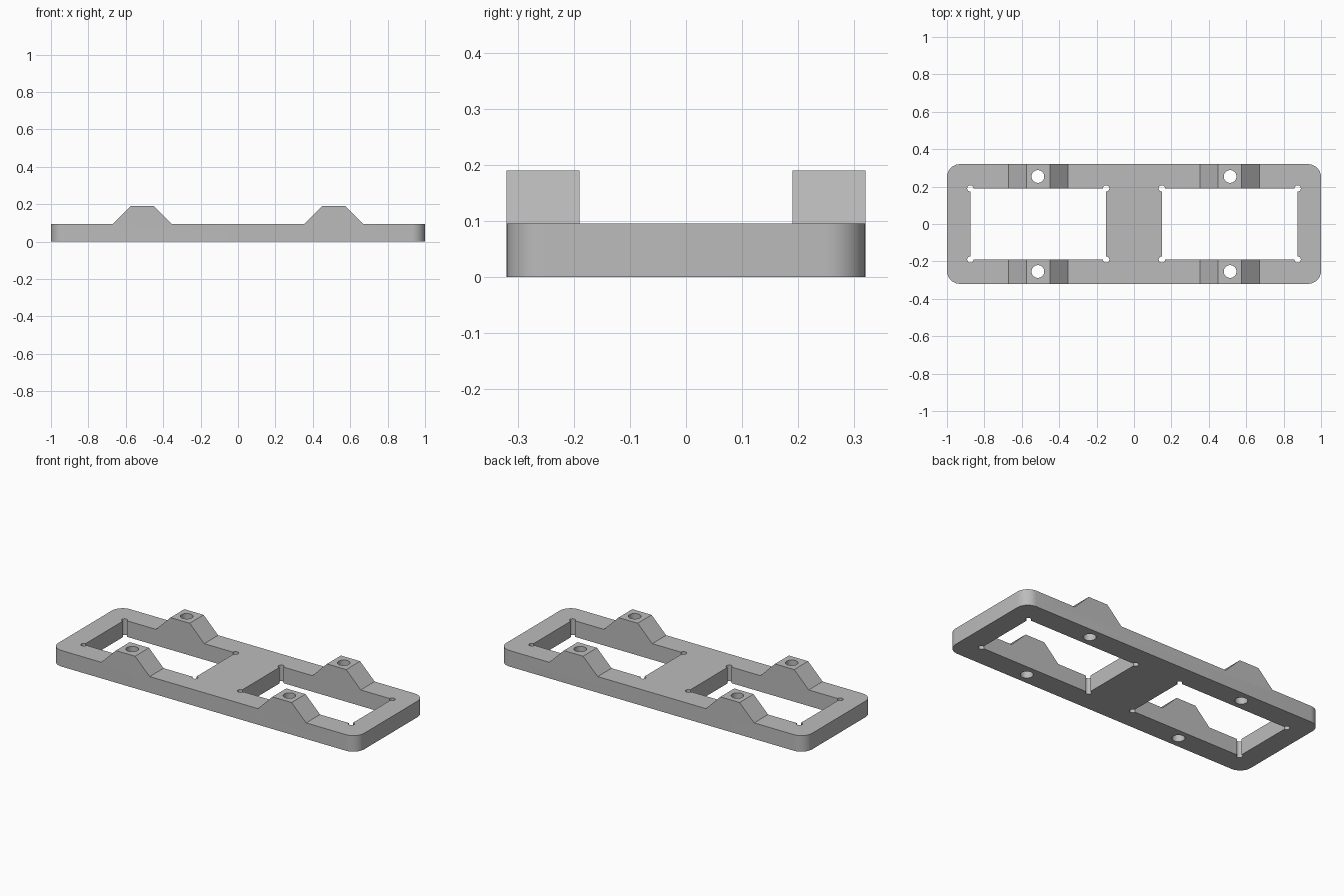
import bpy, bmesh, math
from mathutils import Vector

if "Cube" in bpy.data.objects:
    bpy.data.objects.remove(bpy.data.objects["Cube"], do_unlink=True)

HALF_X, HALF_Y, PLATE_Z, BOSS_Z = 1.0, 0.32, 0.095, 0.19
BAY_X = 0.512                      # centre of each bay and its bosses
BAY_W, BAY_H = 0.363, 0.19         # half size of a bay opening

grey = bpy.data.materials.new("grey")
grey.use_nodes = True
grey.diffuse_color = (0.5, 0.5, 0.5, 1)
grey.node_tree.nodes["Principled BSDF"].inputs["Base Color"].default_value = (0.5, 0.5, 0.5, 1)


def arc(cx, cy, r, start, sweep, n):
    angles = [math.radians(start + sweep * i / n) for i in range(n + 1)]
    return [(cx + r * math.cos(a), cy + r * math.sin(a)) for a in angles]


def prism(name, points, direction):
    """Extrude a closed outline into a solid."""
    bm = bmesh.new()
    face = bm.faces.new([bm.verts.new(p) for p in points])
    ext = bmesh.ops.extrude_face_region(bm, geom=[face])
    moved = [v for v in ext["geom"] if isinstance(v, bmesh.types.BMVert)]
    bmesh.ops.translate(bm, verts=moved, vec=Vector(direction))
    bmesh.ops.recalc_face_normals(bm, faces=bm.faces)
    mesh = bpy.data.meshes.new(name)
    bm.to_mesh(mesh)
    bm.free()
    mesh.materials.append(grey)
    obj = bpy.data.objects.new(name, mesh)
    bpy.context.collection.objects.link(obj)
    return obj


def upright(name, outline):
    obj = prism(name, [(x, y, -0.1) for x, y in outline], (0, 0, 0.5))
    obj.hide_render = True
    return obj


# Frame body: side outline with the raised bosses, extruded front to back
boss = [(-0.158, PLATE_Z), (-0.063, BOSS_Z), (0.063, BOSS_Z), (0.158, PLATE_Z)]
side = [(-1.1, 0), (-1.1, PLATE_Z)]
for s in (-1, 1):
    side += [(s * BAY_X + x, z) for x, z in boss]
side += [(1.1, PLATE_Z), (1.1, 0)]
frame = prism("mounting_frame", [(x, -0.4, z) for x, z in side], (0, 0.8, 0))

# Rounded plan outline
R = 0.07
plan = []
for i, (sx, sy) in enumerate([(1, 1), (-1, 1), (-1, -1), (1, -1)]):
    plan += arc(sx * (HALF_X - R), sy * (HALF_Y - R), R, 90 * i, 90, 10)
cutters = [(upright("plan_outline", plan), "INTERSECT")]

for s in (-1, 1):
    # Bay opening with round corner reliefs
    bay = []
    for i, (sx, sy) in enumerate([(1, 1), (-1, 1), (-1, -1), (1, -1)]):
        bay += arc(s * BAY_X + sx * BAY_W, sy * BAY_H, 0.017, 90 * i - 90, 270, 15)
    cutters.append((upright("bay_cutter", bay), "DIFFERENCE"))
    # Screw holes through the bosses
    for y in (-0.254, 0.254):
        hole = arc(s * BAY_X + s * 0.002, y, 0.034, 0, 360, 32)[:-1]
        cutters.append((upright("hole_cutter", hole), "DIFFERENCE"))

bpy.ops.object.select_all(action='DESELECT')
frame.select_set(True)
bpy.context.view_layer.objects.active = frame
for cutter, op in cutters:
    mod = frame.modifiers.new("cut", 'BOOLEAN')
    mod.operation = op
    mod.solver = 'EXACT'
    mod.object = cutter
    bpy.ops.object.modifier_apply(modifier=mod.name)
    bpy.data.objects.remove(cutter, do_unlink=True)

bpy.ops.object.shade_smooth_by_angle(angle=math.radians(30))
